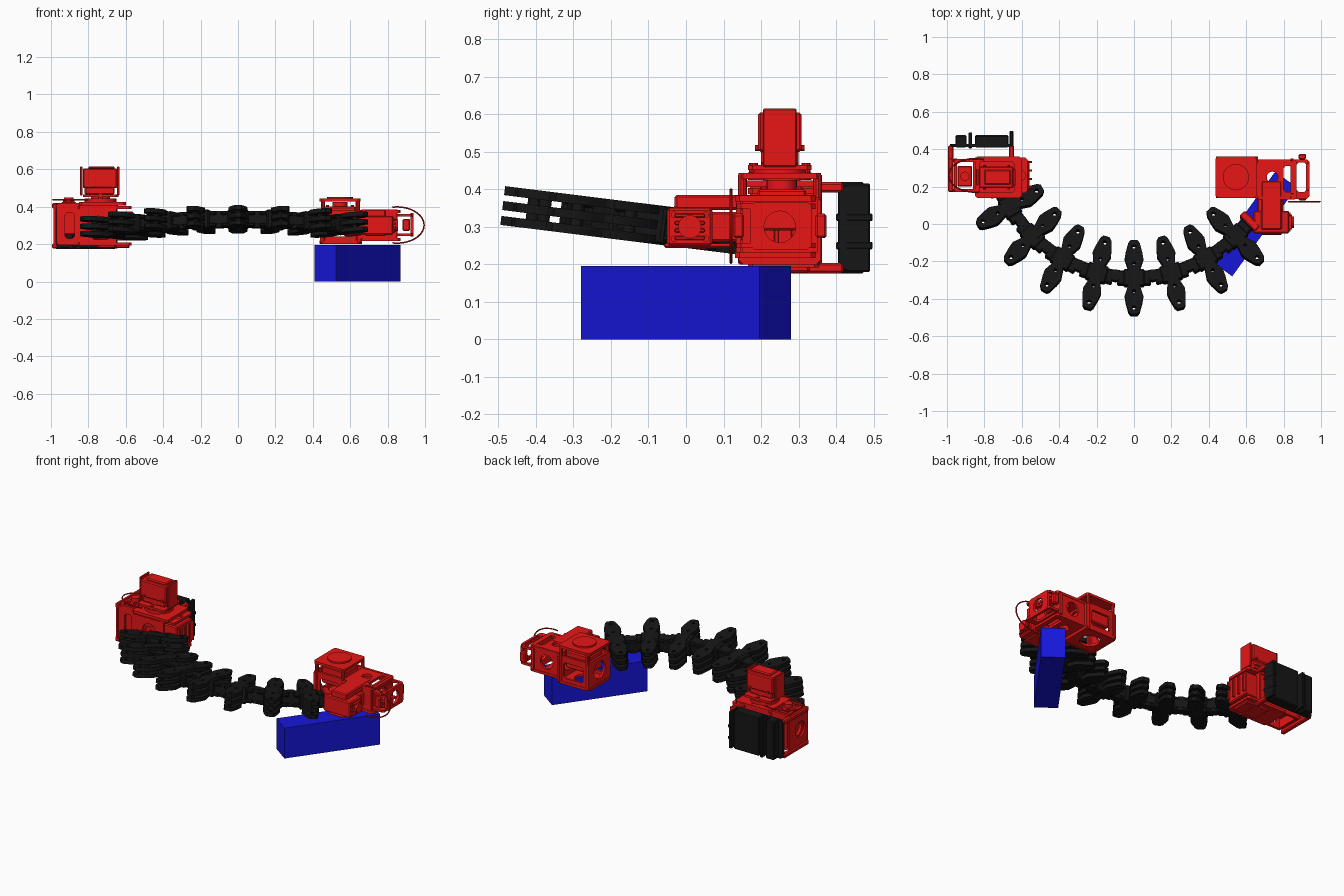
import bpy, bmesh
from math import radians, cos, sin, pi
from mathutils import Matrix, Vector

if "Cube" in bpy.data.objects:
    bpy.data.objects.remove(bpy.data.objects["Cube"])


def material(name, rgb):
    m = bpy.data.materials.new(name)
    m.diffuse_color = (*rgb, 1)
    m.use_nodes = True
    m.node_tree.nodes["Principled BSDF"].inputs["Base Color"].default_value = m.diffuse_color
    return m


RED = material("red_plastic", (0.80, 0.008, 0.008))
BLACK = material("black_plastic", (0.008, 0.008, 0.008))
BLUE = material("blue_block", (0.008, 0.008, 0.70))
AXES = {'z': Matrix.Identity(4),
        'x': Matrix(((0, 0, 1, 0), (1, 0, 0, 0), (0, 1, 0, 0), (0, 0, 0, 1))),
        'y': Matrix(((1, 0, 0, 0), (0, 0, -1, 0), (0, 1, 0, 0), (0, 0, 0, 1)))}
I4 = Matrix.Identity(4)


def add(name, mesh, mat, m=I4):
    mesh.transform(m)
    mesh.materials.clear()
    mesh.materials.append(mat)
    o = bpy.data.objects.new(name, mesh)
    bpy.context.collection.objects.link(o)
    return o


def box(name, x, y, z, mat=RED, m=I4, bevel=0.006):
    bm = bmesh.new()
    bmesh.ops.create_cube(bm, size=1)
    for v in bm.verts:
        v.co = [a + (b - a) * (c + .5) for (a, b), c in zip((x, y, z), v.co)]
    if bevel:
        bmesh.ops.bevel(bm, geom=bm.edges[:], offset=bevel, segments=1, affect='EDGES')
    me = bpy.data.meshes.new(name)
    bm.to_mesh(me)
    bm.free()
    return add(name, me, mat, m)


def rod(name, c, r, h, axis='z', mat=RED, m=I4, n=24):
    bm = bmesh.new()
    bmesh.ops.create_cone(bm, cap_ends=True, segments=n, radius1=r, radius2=r, depth=h)
    me = bpy.data.meshes.new(name)
    bm.to_mesh(me)
    bm.free()
    return add(name, me, mat, m @ Matrix.Translation(c) @ AXES[axis])


def curve_mesh(name, loops, t, bevel=0, dims='2D', closed=True):
    cu = bpy.data.curves.new(name, 'CURVE')
    cu.dimensions = dims
    cu.extrude, cu.bevel_depth, cu.bevel_resolution = t / 2, bevel, 2
    if dims == '2D':
        cu.fill_mode = 'BOTH'
    for pts in loops:
        s = cu.splines.new('POLY')
        s.points.add(len(pts) - 1)
        for p, q in zip(s.points, pts):
            p.co = (*q, 1) if len(q) == 3 else (*q, 0, 1)
        s.use_cyclic_u = closed
    o = bpy.data.objects.new(name, cu)
    me = bpy.data.meshes.new_from_object(o)
    bpy.data.objects.remove(o)
    return me


def circle(u, v, r, n=20):
    return [(u + r * cos(2 * pi * i / n), v + r * sin(2 * pi * i / n)) for i in range(n)]


def rect(u0, u1, v0, v1, c=0.012):
    return [(u0 + c, v0), (u1 - c, v0), (u1, v0 + c), (u1, v1 - c),
            (u1 - c, v1), (u0 + c, v1), (u0, v1 - c), (u0, v0 + c)]


def plate(name, axis, at, t, outline, holes=(), mat=RED, m=I4):
    off = Vector([at if a == axis else 0 for a in 'xyz'])
    me = curve_mesh(name, [outline, *holes], t)
    return add(name, me, mat, m @ Matrix.Translation(off) @ AXES[axis])


def cable(name, pts, mat=RED, r=0.004):
    return add(name, curve_mesh(name, [pts], 0, r, '3D', False), mat)


# Blue block under the right end
box("blue_block", (-.294, .294), (-.071, .071), (0, .195), BLUE,
    Matrix.Translation((.64, 0, 0)) @ Matrix.Rotation(radians(54.1), 4, 'Z'), 0)

# Spine: stacked ribbed plates joined by hinge links, on a tilted arc
SPINE = Matrix.Translation((0, -.29, .332)) @ Matrix.Rotation(radians(-7.1), 4, 'X')
half = [(.028, .035), (.05, .10), (.044, .135), (.03, .185), (.017, .2)]
wing = half + [(-u, v) for u, v in reversed(half)]
wing += [(-u, -v) for u, v in wing]
wing_holes = [circle(0, s * v, r, 12) for s in (1, -1) for v, r in ((.165, .011), (.075, .009))]


def vertebra(m):
    for z in (-.04, 0, .04):
        plate("rib_plate", 'z', z, .024, wing, wing_holes, BLACK, m)
    for s in (1, -1):
        rod("rib_spacer", (0, s * .118, 0), .017, .1, 'z', BLACK, m, 12)
        box("link_fork_top", (min(0, s * .09), max(0, s * .09)), (-.038, .038), (.022, .042), BLACK, m)
        box("link_fork_bottom", (min(0, s * .09), max(0, s * .09)), (-.038, .038), (-.042, -.022), BLACK, m)
    box("vertebra_core", (-.055, .055), (-.045, .045), (-.05, .05), BLACK, m)


def chain(side, count):
    p, ang = Vector((0, 0, 0)), 0
    for i in range(1, count + 1):
        d = radians(15 * i - 7.5) * side
        step = Vector((side * cos(d), side * sin(d), 0)) * .2
        mid = SPINE @ Matrix.Translation(p + step / 2) @ Matrix.Rotation(d, 4, 'Z')
        box("hinge_link", (-.06, .06), (-.03, .03), (-.03, .03), BLACK, mid)
        rod("hinge_pin", (0, 0, 0), .03, .088, 'z', BLACK, mid, 16)
        p = p + step
        vertebra(SPINE @ Matrix.Translation(p) @ Matrix.Rotation(radians(15 * i) * side, 4, 'Z'))
    return p, radians(15 * count) * side


vertebra(SPINE)
for side, count in ((1, 3), (-1, 4)):
    p, a = chain(side, count)
    m = SPINE @ Matrix.Translation(p) @ Matrix.Rotation(a, 4, 'Z') @ Matrix.Diagonal((side, 1, 1, 1))
    box("spine_end_link", (.04, .13), (-.035, .035), (-.04, .04), BLACK, m)
    box("spine_end_bracket", (.09, .13), (-.06, .06), (-.05, .055), RED, m)


# Motor: body, mounting flange, output horn on top and corner screws
def motor(name, x, y, z, horn_axis, sign=1):
    box(name, x, y, z)
    k = 'xyz'.index(horn_axis)
    lim = [x, y, z]
    c = [sum(l) / 2 for l in lim]
    face = lim[k][1] if sign > 0 else lim[k][0]
    c[k] = face + sign * .01
    size = min(l[1] - l[0] for i, l in enumerate(lim) if i != k) / 2
    rod(name + "_horn", c, size * .62, .03, horn_axis)
    others = [i for i in range(3) if i != k]
    for a in (0, 1):
        for b in (0, 1):
            q = list(c)
            q[others[0]] = lim[others[0]][a] + (.018 if a == 0 else -.018)
            q[others[1]] = lim[others[1]][b] + (.018 if b == 0 else -.018)
            q[k] = face
            rod(name + "_screw", q, .009, .016, horn_axis, RED, I4, 10)


# Right end: open cage with round cut-outs
for z in (.21, .435):
    plate("right_cage_plate", 'z', z, .016, rect(.435, .655, .14, .36),
          [] if z > .3 else [circle(.545, .25, .06)])
for x in (.445, .655):
    plate("right_cage_side", 'x', x, .014, rect(.14, .36, .2, .38), [circle(.25, .3, .055)])
for y in (.15, .35):
    plate("right_cage_face", 'y', y, .014, rect(.44, .66, .2, .38), [rect(.48, .62, .24, .34)])
    for x in (.455, .64):
        rod("right_cage_post", (x, y, .32), .012, .235, 'z', RED, I4, 10)
rod("right_cage_disc", (.545, .25, .445), .07, .016)
# Right end: inner motor, outer motor and end bracket
motor("right_inner_motor", (.46, .63), (.19, .32), (.29, .40), 'z')
for z in (.225, .375):
    plate("right_frame_plate", 'z', z, .016, rect(.65, .87, .13, .345),
          [circle(.74, .165, .024), circle(.74, .25, .03), rect(.80, .845, .17, .31)])
for y in (.14, .335):
    plate("right_frame_side", 'y', y, .014, rect(.65, .85, .22, .385), [circle(.75, .3, .045)])
plate("right_frame_wall", 'x', .845, .016, rect(.15, .35, .22, .385), [circle(.25, .3, .042)])
plate("right_end_face", 'x', .93, .016, rect(.17, .335, .24, .365), [circle(.25, .3, .042)])
for z in (.25, .355):
    plate("right_end_arm", 'z', z, .014, rect(.85, .937, .135, .345), [rect(.87, .92, .17, .33)])
for y in (.14, .36):
    box("right_end_ear", (.88, .92), (y - .015, y + .015), (.27, .335))
# Right end: ribbed motor that joins the spine
motor("right_joint_motor", (.64, .83), (-.05, .07), (.25, .35), 'x')
box("right_joint_flange", (.68, .79), (-.06, .13), (.243, .255))
box("right_joint_cover", (.68, .79), (-.03, .23), (.345, .385))
for z in (.265, .285, .305, .325):
    box("right_joint_rib", (.825, .845), (-.03, .05), (z, z + .01), bevel=.002)
box("right_joint_arm", (.66, .80), (.06, .15), (.26, .34))
cable("right_cable", [(.85 + .145 * cos(a), .12, .302 + .097 * sin(a))
                      for a in [radians(-100 + 10 * i) for i in range(21)]])

# Left end: main body frame with slot and round cut-outs
for y in (.18, .34):
    plate("left_body_face", 'y', y, .016, rect(-.97, -.65, .195, .42),
          [rect(-.925, -.875, .23, .37), circle(-.75, .3, .05)])
for x in (-.955, -.66):
    plate("left_body_side", 'x', x, .016, rect(.17, .35, .2, .42), [circle(.25, .3, .045)])
for z in (.2, .395):
    plate("left_body_plate", 'z', z, .016, rect(-.86, -.57, .165, .355), [circle(-.61, .26, .03)])
motor("left_body_motor", (-.84, -.68), (.195, .325), (.23, .37), 'z')
motor("left_side_motor", (-.945, -.865), (.20, .31), (.25, .425), 'z')
box("left_joint_motor", (-.66, -.56), (.18, .34), (.22, .375))
for y in (.19, .235, .28, .325):
    box("left_joint_rib", (-.565, -.545), (y, y + .012), (.24, .36), bevel=.002)
box("left_foot_bracket", (-.75, -.58), (.20, .33), (.178, .2))

# Left end: turntable and upright tower
plate("tower_base", 'z', .415, .018, rect(-.85, -.60, .14, .36), [circle(-.61 - .1, .34, .006)])
rod("tower_disc", (-.735, .25, .435), .085, .02)
rod("tower_neck", (-.735, .25, .46), .05, .06)
plate("tower_flange", 'z', .458, .014, rect(-.83, -.64, .165, .335))
for y in (.18, .32):
    rod("tower_screw", (-.735, y, .45), .012, .04, 'z', RED, I4, 10)
box("tower_waist", (-.82, -.66), (.20, .30), (.465, .51))
box("tower_motor", (-.83, -.645), (.192, .308), (.50, .605))
box("tower_cap", (-.80, -.66), (.21, .29), (.60, .616))
for x in (-.838, -.64):
    box("tower_tab", (x - .006, x + .006), (.205, .295), (.46, .615), bevel=.003)
for x in (-.80, -.67):
    for y in (.19, .31):
        rod("tower_bolt", (x, y, .51), .008, .012, 'y', RED, I4, 10)

# Left end: rear prongs that hold the black control box
for x in (-.98, -.655):
    for z in (.19, .405):
        box("rear_prong", (x - .014, x + .014), (.17 if x < -.9 else .22, .42), (z - .014, z + .014))
    plate("rear_prong_web", 'x', x, .012, rect(.17, .36, .18, .42), [circle(.25, .3, .05)])
plate("control_board", 'y', .42, .018, rect(-.985, -.645, .175, .42), [], BLACK)
box("control_box", (-.85, -.67), (.41, .475), (.175, .42), BLACK)
box("control_battery", (-.955, -.895), (.41, .475), (.175, .42), BLACK)
for x in (-.875, -.655):
    box("control_fin", (x - .009, x + .009), (.405, .49), (.18, .415), BLACK, I4, .003)
for z in (.25, .325):
    box("control_connector", (-.665, -.645), (.40, .497), (z - .01, z + .01), BLACK, I4, .003)
cable("left_cable", [(-.85 + .14 * cos(a), .26 + .09 * sin(a), .437)
                     for a in [radians(70 + 10 * i) for i in range(23)]])

# Smooth rounded parts while keeping edges sharp
for o in bpy.context.scene.objects:
    o.select_set(True)
    bpy.context.view_layer.objects.active = o
bpy.ops.object.shade_smooth_by_angle(angle=radians(30))
